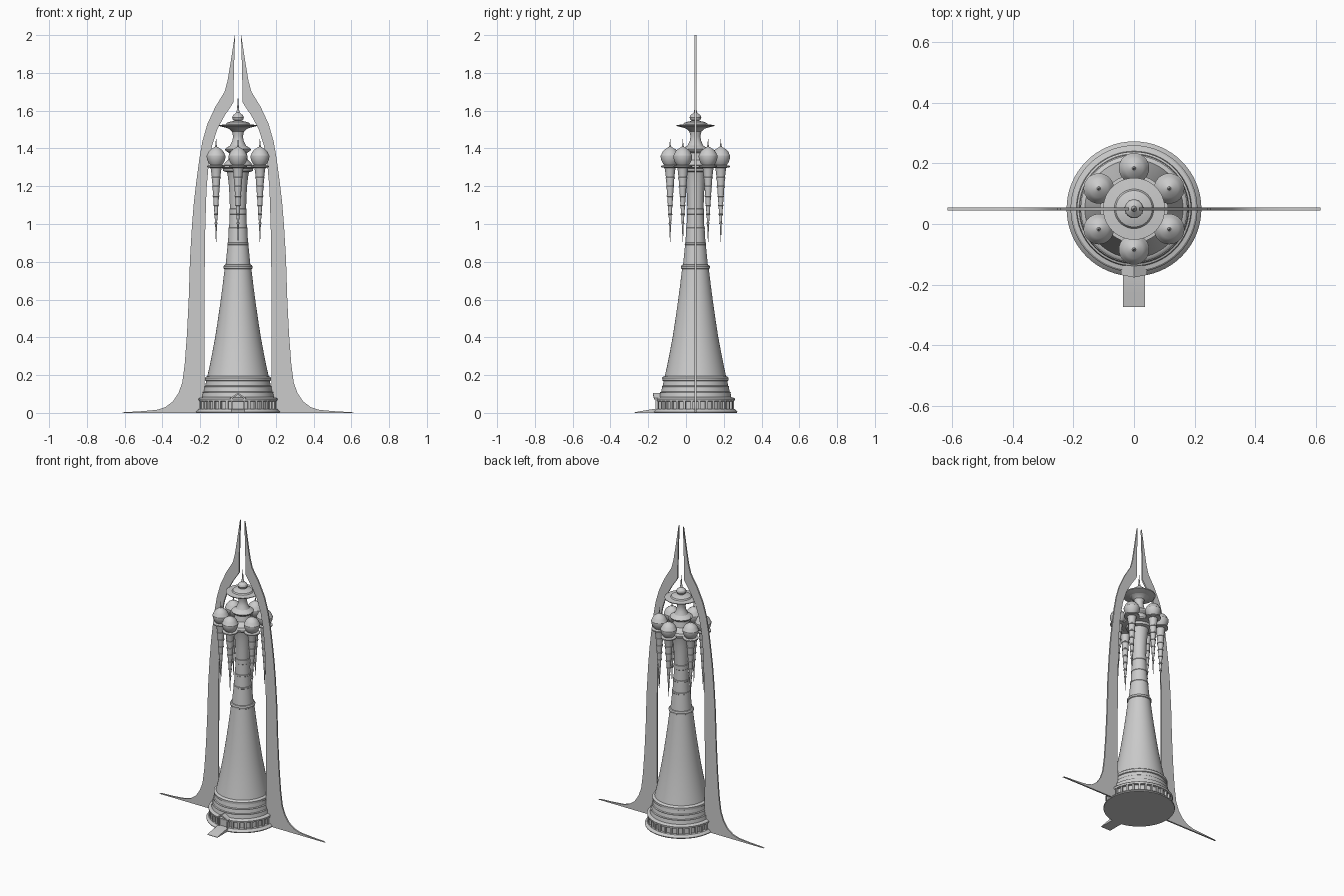
import bpy, bmesh, math
from mathutils import Matrix, Vector

CY = 0.05  # tower axis in y


def finish(bm, name, angle=30):
    bmesh.ops.recalc_face_normals(bm, faces=bm.faces)
    me = bpy.data.meshes.new(name)
    bm.to_mesh(me)
    bm.free()
    me.shade_smooth()
    me.set_sharp_from_angle(angle=math.radians(angle))
    ob = bpy.data.objects.new(name, me)
    bpy.context.collection.objects.link(ob)
    return ob


def lathe(name, profile, x=0, y=CY, n=48):
    """Revolve (radius, z) points round a vertical axis."""
    bm = bmesh.new()
    pts = [(0, profile[0][1])] + profile + [(0, profile[-1][1])]
    vs = [bm.verts.new((r, 0, z)) for r, z in pts]
    es = [bm.edges.new(p) for p in zip(vs, vs[1:])]
    bmesh.ops.spin(bm, geom=vs + es, axis=(0, 0, 1), cent=(0, 0, 0),
                   angle=2 * math.pi, steps=n, use_merge=True)
    bmesh.ops.remove_doubles(bm, verts=bm.verts, dist=1e-5)
    bmesh.ops.dissolve_degenerate(bm, edges=bm.edges, dist=1e-6)
    bmesh.ops.translate(bm, verts=bm.verts, vec=(x, y, 0))
    return finish(bm, name)


def prism(name, pts, depth):
    """Extrude a closed 3D outline along the vector depth."""
    bm = bmesh.new()
    face = bm.faces.new([bm.verts.new(p) for p in pts])
    out = bmesh.ops.extrude_face_region(bm, geom=[face], use_keep_orig=True)
    vs = [g for g in out["geom"] if isinstance(g, bmesh.types.BMVert)]
    bmesh.ops.translate(bm, verts=vs, vec=depth)
    return finish(bm, name)


# Stepped base
lathe("base", [(.22, 0), (.222, .006), (.215, .014), (.208, .02), (.192, .021),
               (.192, .06), (.207, .062), (.209, .074), (.203, .08), (.19, .083),
               (.186, .105), (.188, .11), (.181, .113), (.177, .135), (.179, .14),
               (.173, .144), (.169, .168), (.175, .171), (.176, .186), (.17, .192),
               (.162, .195)], n=64)

# Colonnade round the base
bm = bmesh.new()
for i in range(32):
    a = 2 * math.pi * (i + .5) / 32
    if abs(math.sin(a) + 1) < .01:
        continue
    m = (Matrix.Translation((0, CY, 0)) @ Matrix.Rotation(a, 4, 'Z')
         @ Matrix.Translation((.197, 0, .041)) @ Matrix.Diagonal((.016, .012, .044, 1)))
    bmesh.ops.create_cube(bm, size=1, matrix=m)
finish(bm, "base_columns")

# Tapered shaft
lathe("lower_shaft", [(.163, .19), (.15, .25), (.136, .32), (.121, .4), (.107, .49),
                      (.094, .58), (.082, .67), (.071, .762), (.076, .765),
                      (.077, .775), (.072, .783), (.065, .785)], n=64)
lathe("upper_shaft", [(.066, .78), (.06, .84), (.055, .89), (.057, .892), (.056, .9),
                      (.053, .902), (.049, .97), (.051, .972), (.05, .98), (.047, .982),
                      (.044, 1.05), (.046, 1.052), (.046, 1.08), (.043, 1.082),
                      (.045, 1.15), (.049, 1.21), (.055, 1.26), (.063, 1.29)])

# Hub that carries the pods
lathe("hub", [(.06, 1.275), (.078, 1.28), (.082, 1.295), (.112, 1.3), (.112, 1.31),
              (.078, 1.312), (.068, 1.325), (.052, 1.34), (.046, 1.375), (.066, 1.388),
              (.07, 1.396), (.06, 1.404), (.042, 1.415), (.03, 1.44), (.026, 1.465),
              (.032, 1.49), (.05, 1.505), (.07, 1.512)])

# Crown dish, ball and spire
lathe("crown_dish", [(.045, 1.505), (.07, 1.511), (.1, 1.519), (.102, 1.524),
                     (.065, 1.527), (.06, 1.535), (.04, 1.542), (.018, 1.546)])
lathe("crown_ball", [(.015, 1.543), (.027, 1.552), (.031, 1.563), (.027, 1.575),
                     (.015, 1.585), (.009, 1.59), (.006, 1.605), (.003, 1.64), (.001, 1.67)], n=32)

# Six pods with caps, plates and hanging segmented spikes
spike = [(.001, .905), (.003, .95)]
for i in range(6):
    z = 1.0 + i * .048
    r = .005 + i * .0034
    spike += [(r, z), (r + .003, z + .001), (r + .003, z + .006), (r + .0005, z + .008)]
spike += [(.027, 1.285), (.03, 1.3)]
for i in range(6):
    a = math.radians(30 + 60 * i)
    px, py = .134 * math.cos(a), CY + .134 * math.sin(a)
    lathe(f"pod_plate_{i}", [(.03, 1.297), (.048, 1.301), (.048, 1.308), (.03, 1.312)], px, py, 32)
    lathe(f"pod_{i}", [(.03, 1.31), (.04, 1.323), (.047, 1.34), (.05, 1.354), (.05, 1.362),
                       (.047, 1.366), (.041, 1.381), (.03, 1.394), (.014, 1.404),
                       (.006, 1.409), (.003, 1.42), (.001, 1.45)], px, py, 32)
    lathe(f"pod_spike_{i}", spike, px, py, 20)

# Pair of tall flat fins sweeping up to twin tips
fin = [(.175, 0), (.615, 0), (.6, .004), (.52, .008), (.43, .016), (.385, .03), (.345, .06),
       (.315, .105), (.295, .16), (.282, .26), (.27, .42), (.261, .6), (.254, .82),
       (.243, 1), (.233, 1.12), (.22, 1.23), (.204, 1.35), (.188, 1.44), (.162, 1.53),
       (.12, 1.62), (.071, 1.7), (.055, 1.76), (.04, 1.85), (.017, 2),
       (.016, 1.99), (.022, 1.8), (.024, 1.645), (.036, 1.625), (.07, 1.575), (.108, 1.505),
       (.136, 1.42), (.155, 1.32), (.167, 1.18), (.174, .95), (.178, .6), (.178, .3)]
for side, s in (("left", -1), ("right", 1)):
    prism(f"{side}_fin", [(s * x, CY - .005, z) for x, z in fin], Vector((0, .01, 0)))

# Entrance ramp, door posts, door and gable roof
prism("ramp", [(-.037, -.273, 0), (-.037, -.273, .003), (-.037, -.225, .012),
               (-.037, -.17, .021), (-.037, -.14, .021), (-.037, -.14, 0)], Vector((.074, 0, 0)))
for side, s in (("left", -1), ("right", 1)):
    prism(f"{side}_door_post", [(s * .037, -.162, 0), (s * .028, -.162, 0),
                                (s * .028, -.162, .08), (s * .037, -.162, .076)],
          Vector((0, .03, 0)))
    prism(f"{side}_gable", [(0, -.176, .106), (s * .042, -.168, .078),
                            (s * .042, -.168, .07), (0, -.176, .097)], Vector((0, .045, 0)))
prism("door", [(-.03, -.15, 0), (.03, -.15, 0), (.03, -.15, .075), (0, -.15, .098),
               (-.03, -.15, .075)], Vector((0, .03, 0)))
